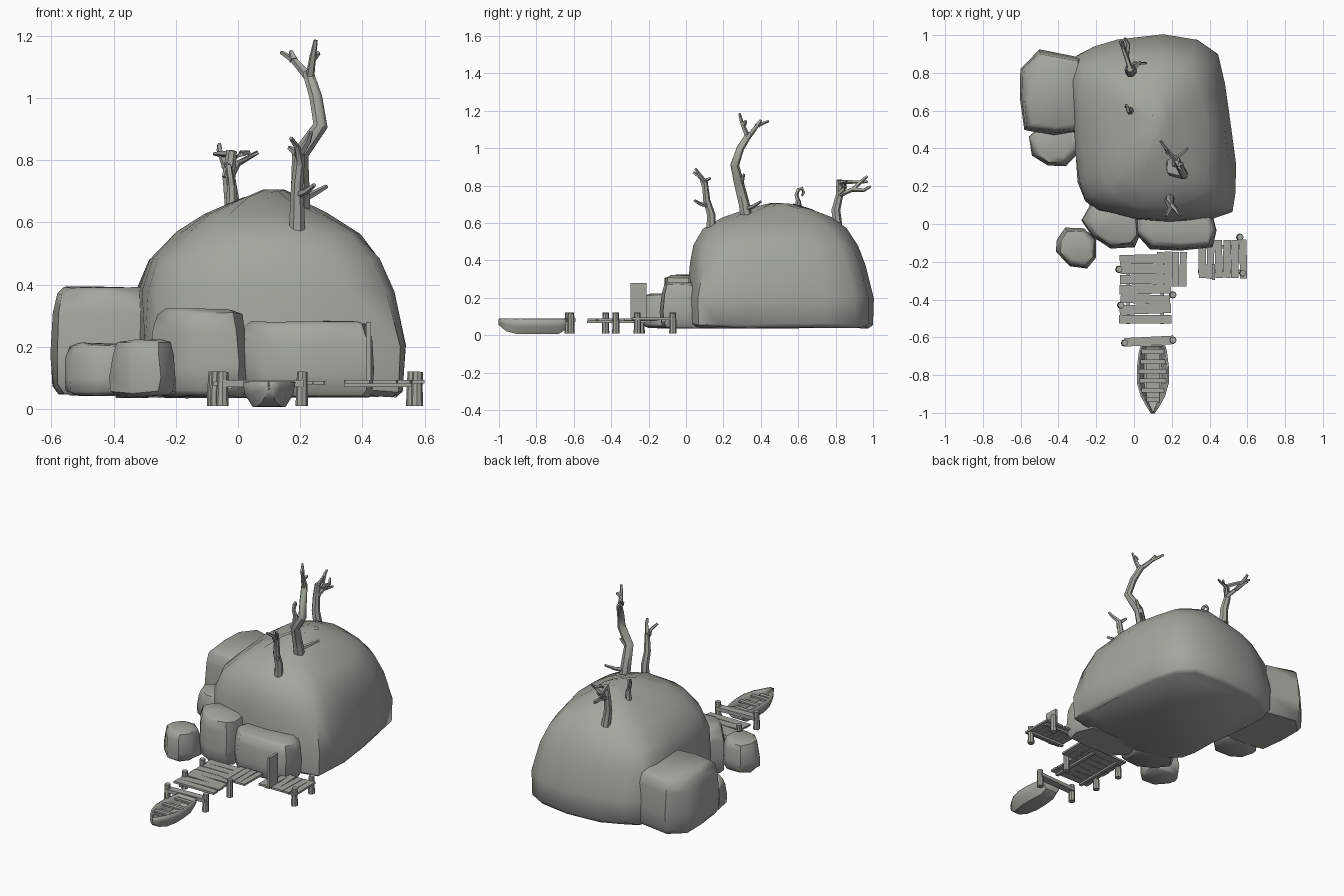
import bpy, bmesh, math, random
from mathutils import Vector, Matrix

random.seed(4)
if "Cube" in bpy.data.objects:
    bpy.data.objects.remove(bpy.data.objects["Cube"])

COLOUR = (0.36, 0.39, 0.34, 1)
mat = bpy.data.materials.new("grey green")
mat.use_nodes = True
mat.diffuse_color = COLOUR
bsdf = mat.node_tree.nodes["Principled BSDF"]
bsdf.inputs["Base Color"].default_value = COLOUR
bsdf.inputs["Roughness"].default_value = 0.9


def finish(name, bm, angle=35):
    """Turn a bmesh into a shaded object."""
    bmesh.ops.recalc_face_normals(bm, faces=bm.faces)
    mesh = bpy.data.meshes.new(name)
    bm.to_mesh(mesh)
    bm.free()
    mesh.materials.append(mat)
    for poly in mesh.polygons:
        poly.use_smooth = True
    mesh.set_sharp_from_angle(angle=math.radians(angle))
    obj = bpy.data.objects.new(name, mesh)
    bpy.context.collection.objects.link(obj)
    return obj


def skin(bm, rings):
    """Bridge equal rings of points with quads and cap both ends."""
    loops = [[bm.verts.new(p) for p in ring] for ring in rings]
    n = len(loops[0])
    for a, b in zip(loops, loops[1:]):
        for i in range(n):
            j = (i + 1) % n
            bm.faces.new((a[i], a[j], b[j], b[i]))
    bm.faces.new(loops[0][::-1])
    bm.faces.new(loops[-1])


def fit(outline, box, z, rough, roundness=0):
    """Stretch an outline to a box (x0, x1, y0, y1) at height z, blending it towards an ellipse."""
    xs, ys = [p[0] for p in outline], [p[1] for p in outline]
    x0, x1, y0, y1 = box
    ring = []
    for x, y in outline:
        uv = Vector((2 * (x - min(xs)) / (max(xs) - min(xs)) - 1,
                     2 * (y - min(ys)) / (max(ys) - min(ys)) - 1))
        uv = uv.lerp(uv.normalized(), roundness)
        wob = [random.uniform(-rough, rough) for _ in range(3)]
        ring.append(((x0 + x1 + uv.x * (x1 - x0)) / 2 + wob[0],
                     (y0 + y1 + uv.y * (y1 - y0)) / 2 + wob[1], z + wob[2]))
    return ring


# Main rock dome: levels are (height, roundness, x0, x1, y0, y1)
DOME = [(-.335, .8), (-.3, .89), (-.21, .94), (-.08, .98), (.16, 1), (.34, .97), (.44, .9),
        (.48, .74), (.51, .55), (.535, .32), (.54, .17), (.52, .06), (.4, .02), (.2, 0), (0, .02),
        (-.18, .06), (-.26, .12), (-.29, .22), (-.3, .37), (-.32, .6)]
LEVELS = [(.04, 0, -.31, .51, .03, .98), (.06, 0, -.33, .53, .01, 1),
          (.2, 0, -.34, .54, 0, 1), (.38, .15, -.34, .51, .02, .96),
          (.48, .3, -.3, .47, .04, .92), (.565, .5, -.2, .4, .08, .86),
          (.625, .6, -.11, .29, .18, .79), (.675, .7, 0, .2, .33, .68),
          (.7, .8, .08, .15, .44, .58)]
bm = bmesh.new()
skin(bm, [fit(DOME, lv[2:], lv[0], .006, lv[1]) for lv in LEVELS])
finish("rock_dome", bm, 50)


# Boulders around the dome
def boulder(name, outline, z0, z1):
    xs, ys = [p[0] for p in outline], [p[1] for p in outline]
    rings = []
    for t, inset in ((0, .022), (.08, .005), (.35, 0), (.75, .009), (.95, .02), (1, .045)):
        box = (min(xs) + inset, max(xs) - inset, min(ys) + inset, max(ys) - inset)
        rings.append(fit(outline, box, z0 + t * (z1 - z0), .005))
    bm = bmesh.new()
    skin(bm, rings)
    finish(name, bm, 50)


boulder("large_side_boulder", [(-.6, .82), (-.5, .92), (-.28, .88), (-.24, .7), (-.26, .49),
                               (-.42, .47), (-.58, .5), (-.6, .66)], .05, .39)
boulder("small_side_boulder", [(-.56, .46), (-.5, .52), (-.3, .52), (-.28, .4), (-.36, .31),
                               (-.46, .31), (-.54, .36)], .045, .21)
boulder("loose_boulder", [(-.41, -.08), (-.36, -.02), (-.26, -.02), (-.2, -.08), (-.2, -.18),
                          (-.25, -.24), (-.34, -.22), (-.41, -.15)], .04, .22)
boulder("tall_front_boulder", [(-.28, .02), (-.22, .12), (.02, .12), (.03, -.06), (0, -.12),
                               (-.12, -.13), (-.22, -.07)], .04, .32)
boulder("wide_front_boulder", [(.0, -.04), (.02, .1), (.4, .1), (.44, -.03), (.42, -.12),
                               (.25, -.14), (.08, -.13)], .04, .28)


# Bare trees
def tube(bm, path, r0, r1, sides=7):
    pts = [Vector(p) for p in path]
    rings = []
    for i, p in enumerate(pts):
        d = (pts[min(i + 1, len(pts) - 1)] - pts[max(i - 1, 0)]).normalized()
        ref = Vector((1, 0, 0)) if abs(d.x) < .8 else Vector((0, 1, 0))
        u = d.cross(ref).normalized()
        w = d.cross(u)
        r = r0 + (r1 - r0) * i / (len(pts) - 1)
        rings.append([p + r * (math.cos(a) * u + math.sin(a) * w)
                      for a in (math.tau * k / sides for k in range(sides))])
    skin(bm, rings)


def tree(name, trunk, r0, r1, branches):
    bm = bmesh.new()
    tube(bm, trunk, r0, r1)
    for path in branches:
        tube(bm, path, r1 * .85, .007, 5)
    finish(name, bm, 50)


tree("tall_tree", [(.2, .33, .58), (.2, .31, .7), (.2, .28, .82), (.265, .26, .91),
                   (.25, .29, 1), (.225, .34, 1.08)], .034, .018,
     [[(.225, .34, 1.07), (.18, .38, 1.12), (.14, .44, 1.145)],
      [(.18, .38, 1.12), (.17, .4, 1.15)],
      [(.23, .33, 1.06), (.24, .3, 1.13), (.25, .285, 1.185)],
      [(.24, .31, 1.13), (.26, .32, 1.145)],
      [(.2, .31, .67), (.24, .36, .69), (.285, .4, .715)],
      [(.2, .29, .8), (.24, .31, .86)]])
tree("front_tree", [(.19, .13, .53), (.19, .135, .64), (.19, .11, .72), (.2, .1, .82)], .028, .016,
     [[(.2, .1, .78), (.19, .08, .84), (.17, .04, .87)],
      [(.19, .09, .82), (.165, .13, .84)],
      [(.2, .1, .82), (.225, .07, .86), (.235, .05, .89)],
      [(.19, .12, .69), (.22, .08, .7), (.245, .045, .72)]])
tree("back_tree", [(-.01, .81, .57), (-.02, .8, .67), (-.03, .82, .75), (-.02, .82, .83)],
     .028, .017,
     [[(-.02, .82, .75), (-.04, .89, .78), (-.06, .95, .835), (-.06, .97, .85)],
      [(-.04, .89, .78), (-.03, .95, .775), (-.05, .985, .795)],
      [(-.02, .82, .8), (.01, .83, .82), (.035, .86, .825)],
      [(-.02, .82, .82), (-.04, .88, .82), (-.075, .97, .82)],
      [(-.02, .82, .76), (0, .85, .79), (.065, .85, .825)]])
tree("curled_stump", [(-.02, .6, .65), (-.02, .6, .72)], .02, .015,
     [[(-.02, .6, .71), (-.025, .59, .75), (-.03, .6, .78), (-.035, .62, .785),
       (-.04, .63, .765), (-.045, .62, .745)]])


# Dock
def box(bm, centre, size, turn=0):
    m = (Matrix.Translation(centre) @ Matrix.Rotation(turn, 4, "Z")
         @ Matrix.Diagonal((*size, 1)))
    bmesh.ops.create_cube(bm, size=1, matrix=m)


def planks(name, start, end, count, cross, length, z, along_x):
    """Lay a row of slightly crooked planks between start and end."""
    bm = bmesh.new()
    step = (end - start) / count
    for i in range(count):
        p = start + step * (i + .5)
        wide = step * random.uniform(.86, .95)
        long = length * random.uniform(.93, 1)
        turn = random.uniform(-.04, .04)
        if along_x:
            box(bm, (cross, p, z), (long, wide, .012), turn)
        else:
            box(bm, (p, cross, z), (wide, long, .012), turn)
    finish(name, bm, 30)


planks("main_dock_planks", -.53, -.16, 7, .06, .28, .082, True)
planks("middle_dock_planks", .12, .28, 4, -.24, .19, .084, False)
planks("side_dock_planks", .34, .6, 6, -.185, .21, .088, False)

bm = bmesh.new()
for x in (-.03, .15):
    box(bm, (x, -.36, .071), (.02, .34, .012))
for y in (-.25, -.12):
    box(bm, (.46, y, .076), (.24, .02, .012))
box(bm, (.08, -.62, .082), (.26, .045, .022), .05)
finish("dock_beams", bm, 30)

bm = bmesh.new()
for x, y in ((-.08, -.24), (-.07, -.43), (.205, -.375), (-.05, -.63), (.205, -.615),
             (.56, -.07), (.575, -.26)):
    tube(bm, [(x, y, .01), (x, y, .06), (x + .002, y, .12)], .02, .017, 8)
finish("dock_posts", bm)

# Upright board on the side dock
bm = bmesh.new()
box(bm, (.42, -.255, .185), (.016, .085, .19))
finish("upright_board", bm, 30)

# Rowing boat: hull stations as (y, half width, bottom z)
STATIONS = [(-.645, .062, .035), (-.68, .07, .012), (-.76, .08, .01), (-.84, .08, .01),
            (-.91, .06, .012), (-.96, .032, .025), (-1, .006, .06)]
bm = bmesh.new()
loops = []
for y, w, low in STATIONS:
    loops.append([bm.verts.new((.1 + s * w, y, low + t * (.088 - low)))
                  for s, t in ((-1, 1), (-.92, .5), (-.62, 0), (.62, 0), (.92, .5), (1, 1))])
for a, b in zip(loops, loops[1:]):
    for i in range(5):
        bm.faces.new((a[i], a[i + 1], b[i + 1], b[i]))
bm.faces.new(loops[0])
hull = finish("boat_hull", bm, 40)
solid = hull.modifiers.new("thickness", "SOLIDIFY")
solid.thickness = .01
solid.offset = 0

bm = bmesh.new()
for y, w, z in ((-.675, .12, .07), (-.73, .14, .05), (-.78, .15, .07), (-.83, .14, .05),
                (-.88, .12, .07), (-.93, .07, .06)):
    box(bm, (.1, y, z), (w, .024, .01))
box(bm, (.1, -.79, .025), (.07, .26, .01))
finish("boat_seats", bm, 30)
